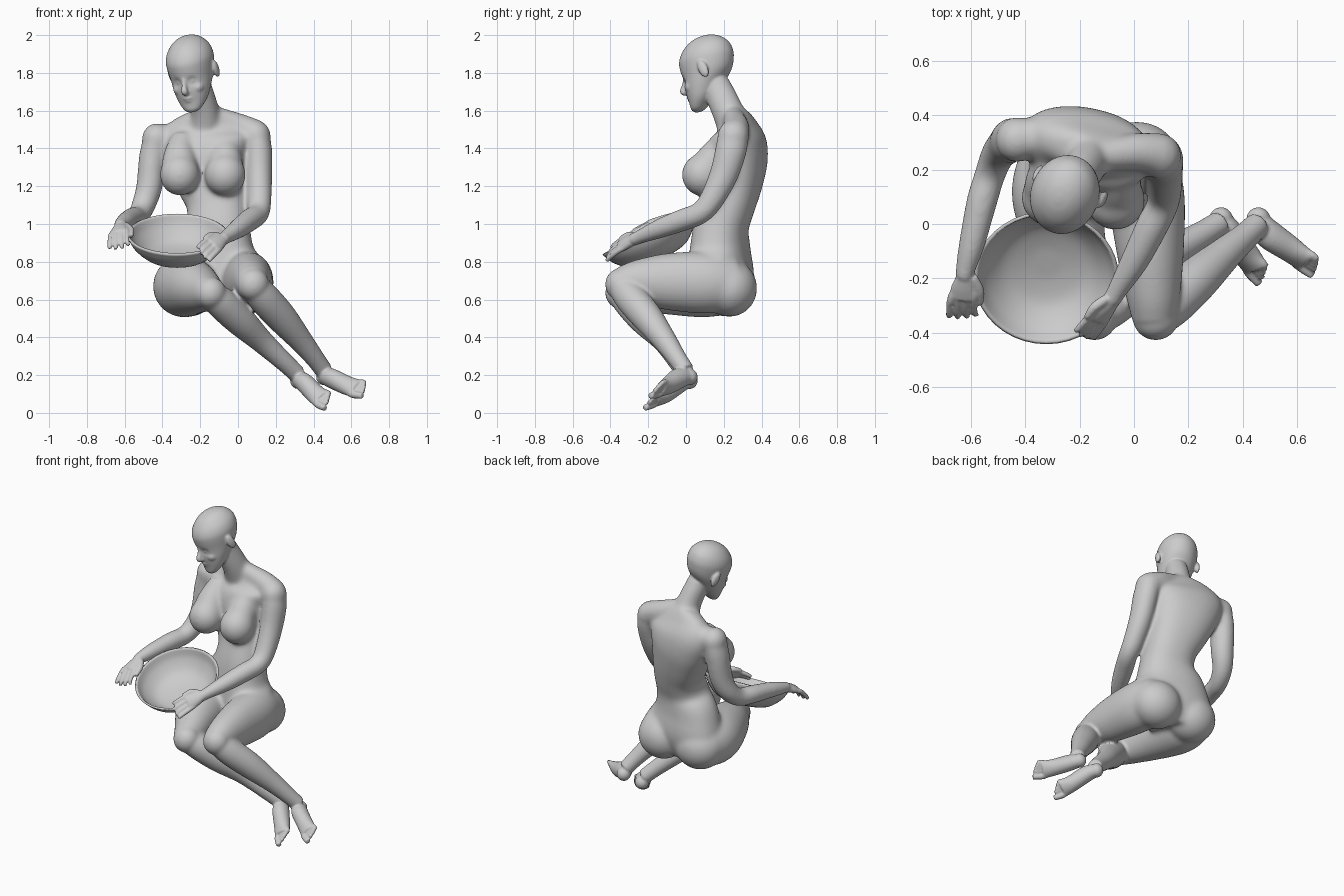
import bpy, bmesh, math
from mathutils import Vector, Matrix

bm = bmesh.new()


def spline(pts, n):
    """Smooth interpolation through rows of numbers."""
    p = [[2 * a - b for a, b in zip(pts[0], pts[1])]] + [list(q) for q in pts]
    p.append([2 * a - b for a, b in zip(pts[-1], pts[-2])])
    out = []
    for i in range(1, len(p) - 2):
        for k in range(n):
            t = k / n
            out.append([0.5 * (2 * b + (c - a) * t + (2 * a - 5 * b + 4 * c - d) * t * t
                               + (3 * b - a - 3 * c + d) * t ** 3)
                        for a, b, c, d in zip(*p[i - 1:i + 3])])
    return out + [list(pts[-1])]


def loft(rows, side=(1, 0, 0), M=Matrix(), sides=28, steps=5, flat=False, box=1.0):
    """Closed tube through rows of x, y, z, half width, half depth."""
    rows = spline([r if len(r) == 5 else (*r, r[3]) for r in rows], steps)
    c = [Vector(r[:3]) for r in rows]
    rnd = [2 * math.pi * k / sides for k in range(sides)]
    rnd = [[math.copysign(abs(f) ** box, f) for f in (math.cos(w), math.sin(w))] for w in rnd]
    rings = []
    for i, r in enumerate(rows):
        t = (c[min(i + 1, len(c) - 1)] - c[max(i - 1, 0)]).normalized()
        t = Vector((0, 0, 1)) if flat else t
        a = Vector(side)
        a = (a - t * a.dot(t)).normalized()
        b = t.cross(a)
        rings.append([bm.verts.new(M @ (c[i] + a * r[3] * u + b * r[4] * v)) for u, v in rnd])
    for p, q in zip(rings, rings[1:]):
        for k in range(sides):
            j = (k + 1) % sides
            bm.faces.new((p[k], p[j], q[j], q[k]))
    bm.faces.new(rings[0][::-1])
    bm.faces.new(rings[-1])


def ball(pos, r, M=Matrix(), tilt=0):
    m = M @ Matrix.Translation(pos) @ Matrix.Rotation(tilt, 4, 'X') @ Matrix.Diagonal((*r, 1))
    bmesh.ops.create_uvsphere(bm, u_segments=24, v_segments=16, radius=1, matrix=m)


figure = bpy.data.objects.new("seated_figure", bpy.data.meshes.new("seated_figure"))
bpy.context.collection.objects.link(figure)
bpy.context.view_layer.objects.active = figure
figure.select_set(True)


def fuse(voxel, iterations, trunk_only):
    """Merge everything in bm into one skin and soften it."""
    bmesh.ops.recalc_face_normals(bm, faces=bm.faces)
    bm.to_mesh(figure.data)
    m = figure.modifiers.new("fuse", 'REMESH')
    m.mode, m.voxel_size, m.use_smooth_shade = 'VOXEL', voxel, True
    bpy.ops.object.modifier_apply(modifier="fuse")
    m = figure.modifiers.new("soften", 'SMOOTH')
    m.factor, m.iterations = .5, iterations
    if trunk_only:
        g = figure.vertex_groups.new(name="trunk")
        for v in figure.data.vertices:
            w = min(1, max(.2, (v.co.y + .15) / .15)) if .45 < v.co.z < 1.75 else .2
            g.add([v.index], w, 'REPLACE')
        m.vertex_group = "trunk"
    bpy.ops.object.modifier_apply(modifier="soften")


# torso
loft([(-.12, .16, .58, .24, .13), (-.125, .18, .72, .28, .165), (-.128, .18, .86, .238, .152),
      (-.108, .185, .98, .176, .142), (-.107, .22, 1.1, .164, .142), (-.135, .253, 1.22, .19, .146),
      (-.165, .27, 1.35, .226, .155), (-.175, .28, 1.45, .245, .135), (-.175, .275, 1.52, .2, .09),
      (-.175, .255, 1.58, .095, .07)], (1, -.25, 0), sides=40, box=.88)
# neck
loft([(-.17, .265, 1.5, .095), (-.175, .22, 1.6, .076, .085), (-.2, .175, 1.7, .07, .08), (-.22, .13, 1.8, .06)])
# breasts and buttocks
for x, y, r in ((-.308, .097, .107), (-.068, .087, .110)):
    loft([(x * .95, .23, 1.46, .06), (x, y + .07, 1.36, .088), (x, y + .02, 1.28, .1)])
    ball((x, y, 1.26), (r, r, r * 1.03))
for x in (-.265, .01):
    ball((x, .23, .66), (.16, .148, .152))

# shoulders
loft([(-.12, .25, 1.57, .055), (.01, .265, 1.515, .07), (.09, .255, 1.475, .08)], (0, 1, 0))
loft([(-.23, .27, 1.53, .055), (-.35, .315, 1.465, .07), (-.42, .31, 1.45, .08)], (0, 1, 0))
ball((.095, .25, 1.465), (.08, .085, .085))
ball((-.43, .31, 1.45), (.08, .085, .085))
# arms
loft([(.09, .25, 1.48, .065, .08), (.108, .24, 1.40, .073, .085), (.112, .20, 1.26, .069, .077), (.113, .13, 1.12, .065),
      (.105, .07, 1.055, .06), (.06, -.02, 1.02, .06), (0, -.14, .975, .051), (-.065, -.25, .93, .036),
      (-.085, -.285, .915, .035)])
loft([(-.43, .31, 1.46, .065, .08), (-.452, .308, 1.36, .072, .082), (-.469, .29, 1.2, .07, .075), (-.5, .255, 1.1, .064),
      (-.53, .18, 1.04, .058), (-.56, .08, 1.03, .058), (-.595, -.07, 1.012, .049), (-.62, -.17, .995, .036),
      (-.622, -.20, .985, .035)])
# thighs
loft([(.02, .26, .68, .13, .14), (.045, .1, .69, .142, .165), (.06, -.1, .695, .124, .15),
      (.07, -.25, .695, .102, .118), (.075, -.35, .685, .082, .087)])
loft([(-.28, .26, .67, .14, .14), (-.285, .1, .67, .165, .165), (-.235, -.1, .665, .138, .145),
      (-.18, -.25, .645, .105, .112), (-.15, -.35, .635, .08, .085)])
# lower legs with rounded knees
loft([(.078, -.35, .68, .072), (.14, -.29, .605, .085), (.23, -.205, .505, .082), (.335, -.11, .38, .063),
      (.41, -.045, .285, .051), (.457, 0, .22, .048)], (.5, .4, .7))
loft([(-.145, -.345, .63, .072), (-.08, -.29, .575, .085), (.01, -.215, .49, .082), (.125, -.115, .38, .063),
      (.25, -.04, .265, .051), (.318, .003, .20, .048)], (.5, .4, .7))
ball((.08, -.345, .68), (.085, .083, .087))
ball((-.145, -.345, .635), (.083, .083, .085))
fuse(.009, 35, True)
bm.clear()
bm.from_mesh(figure.data)


def hand(wrist, knuckle, tip, side, thumb):
    w, k, e, s = (Vector(v) for v in (wrist, knuckle, tip, side))
    s.normalize()
    m = w.lerp(k, .5)
    loft([(*w, .034, .028), (*m, .046, .026), (*k, .05, .02)], s)
    mid = k.lerp(e, .5) + (k - w) * .2
    for i in range(4):
        o = s * (i - 1.5) * .029
        t = e.lerp(k, (.2, .05, 0, .07)[i])
        loft([(*(m + o * .8), .014), (*(k + o), .015), (*(mid + o * 1.1), .013), (*(t + o * 1.2), .0105)],
             s, sides=12)
    a, th = w + s * .03, Vector(thumb)
    loft([(*a, .019), (*(a.lerp(th, .5) + s * .012), .018), (*th, .012)], (.3, .2, 1), sides=12)


hand((-.085, -.285, .915), (-.137, -.352, .885), (-.19, -.415, .83), (-.45, .25, .6), (-.175, -.345, .925))
hand((-.622, -.20, .985), (-.632, -.275, .95), (-.63, -.345, .865), (.85, .1, .25), (-.565, -.295, .935))


def foot(heel, ankle, arch, front, tip):
    s = Vector((.5, .4, .7)).normalized()
    f, t = Vector(front), Vector(tip)
    ball(heel, (.044, .044, .044))
    loft([(*heel, .04), (*ankle, .05, .056), (*arch, .052, .046), (*front, .057, .028)], s)
    for i in range(5):
        r = .021 if i == 0 else .0145
        o = s * (-.04, -.006, .014, .032, .048)[i]
        e = t.lerp(f, .15 * i) + o
        loft([(*(f.lerp(Vector(arch), .4) + o * .8), r), (*(f + o), r), (*e, r * .8)], s, sides=12)


foot((.457, .018, .19), (.49, -.033, .185), (.57, -.09, .148), (.63, -.135, .128), (.68, -.172, .12))
foot((.32, .018, .17), (.35, -.037, .16), (.41, -.11, .10), (.447, -.162, .073), (.483, -.203, .055))

# head, local frame looking towards -y
H = (Matrix.Translation((-.25, .11, 1.84)) @ Matrix.Rotation(math.radians(-7), 4, 'Y')
     @ Matrix.Rotation(math.radians(-22), 4, 'Z') @ Matrix.Rotation(math.radians(15), 4, 'X'))
head = [(-.224, -.105, .025, .022), (-.207, -.098, .05, .044), (-.165, -.067, .08, .076),
        (-.11, -.04, .1, .106), (-.05, -.008, .114, .135), (.01, .004, .124, .15), (.05, .008, .124, .15),
        (.09, .014, .11, .134), (.127, .018, .08, .098), (.148, .02, .046, .055), (.156, .02, .012, .014)]
loft([(0, y, z, a, b) for z, y, a, b in head], (1, 0, 0), H, sides=40, flat=True)
# nose, lips, chin
loft([(0, -.135, -.03, .012), (0, -.15, -.065, .013), (0, -.165, -.095, .018), (0, -.142, -.108, .016)], (1, 0, 0), H, sides=14)
ball((0, -.139, -.138), (.028, .013, .009), H)
ball((0, -.135, -.154), (.024, .014, .010), H)
ball((0, -.124, -.199), (.028, .02, .02), H)
for sx in (-1, 1):
    ball((sx * .128, .02, -.04), (.015, .027, .05), H, .2)      # ears
    ball((sx * .052, -.09, -.095), (.036, .042, .036), H)       # cheeks
fuse(.0065, 4, False)

# eye sockets with eyelids pressed into the face
push = H.to_3x3() @ Vector((0, 1, 0))
for sx in (-1, 1):
    eye = H @ Vector((sx * .043, -.134, -.053))
    for v in figure.data.vertices:
        d = (v.co - eye).length
        if d < .06:
            v.co += push * (.012 * math.exp(-(d / .022) ** 2) - .007 * math.exp(-(d / .012) ** 2))

# shallow bowl, tilted towards the front
bm.clear()
prof = spline([(.0, -.145), (.08, -.142), (.165, -.12), (.232, -.062), (.267, .0)], 5)
rim = [bm.verts.new((r, 0, z)) for r, z in prof]
edges = [bm.edges.new(e) for e in zip(rim, rim[1:])]
bmesh.ops.spin(bm, geom=rim + edges, cent=(0, 0, 0), axis=(0, 0, 1), angle=2 * math.pi, steps=40)
bmesh.ops.remove_doubles(bm, verts=bm.verts, dist=1e-4)
bmesh.ops.recalc_face_normals(bm, faces=bm.faces)
bowl = bpy.data.objects.new("bowl", bpy.data.meshes.new("bowl"))
bm.to_mesh(bowl.data)
bm.free()
bpy.context.collection.objects.link(bowl)
bowl.location = (-.322, -.198, .945)
bowl.rotation_euler = (math.radians(24), 0, 0)
wall = bowl.modifiers.new("wall", 'SOLIDIFY')
wall.thickness = .012
figure.select_set(False)
bowl.select_set(True)
bpy.context.view_layer.objects.active = bowl
bpy.ops.object.shade_smooth_by_angle(angle=math.radians(40))
